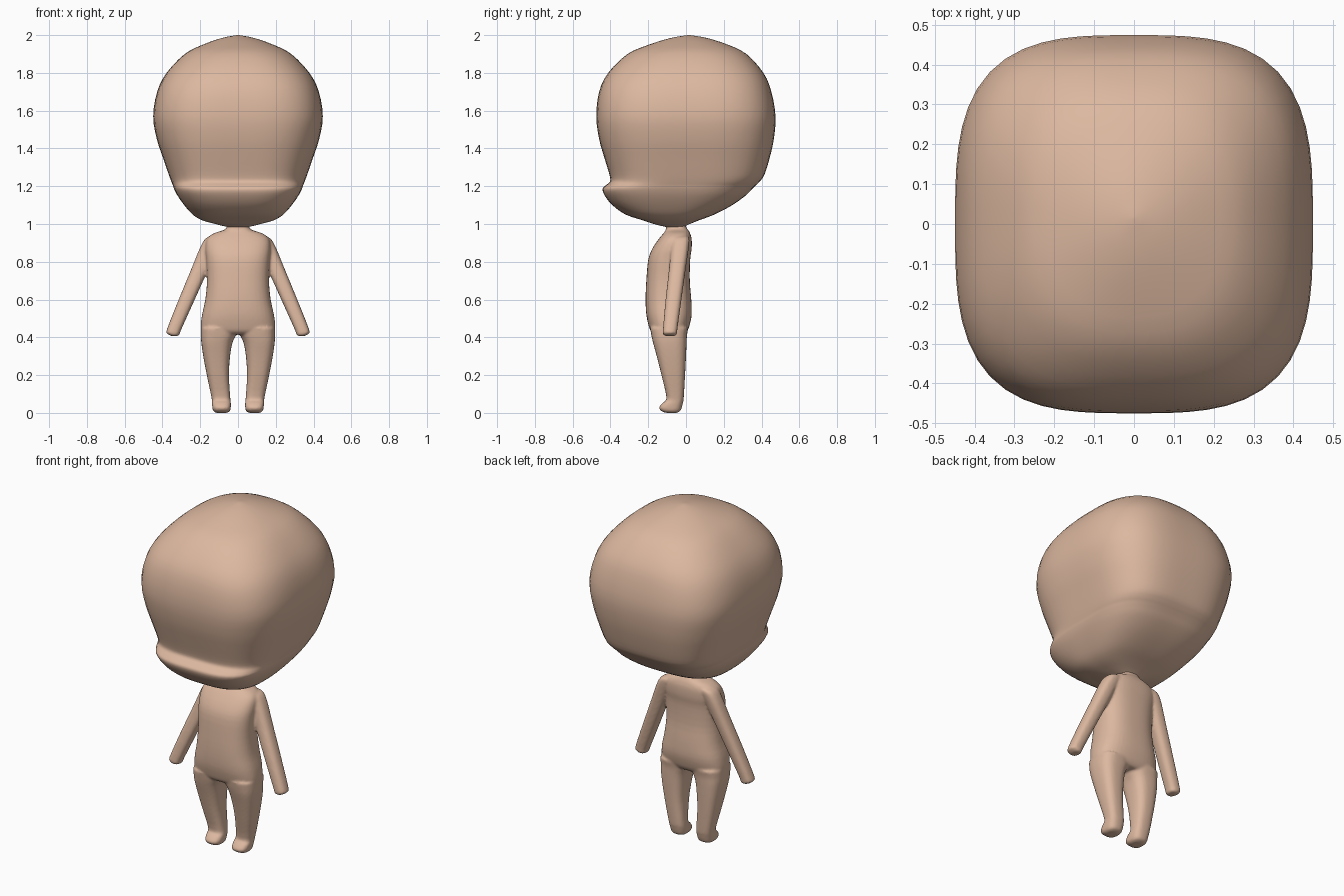
import bpy, bmesh, math


def spline(rows, steps):
    """Catmull-Rom interpolation of rows of numbers."""
    out = []
    for i in range(len(rows) - 1):
        a, b, c, d = (rows[max(i - 1, 0)], rows[i], rows[i + 1],
                      rows[min(i + 2, len(rows) - 1)])
        for s in range(steps):
            t = s / steps
            out.append([0.5 * (2 * q + (r - p) * t + (2 * p - 5 * q + 4 * r - u) * t * t
                               + (3 * q - p - 3 * r + u) * t ** 3)
                        for p, q, r, u in zip(a, b, c, d)])
    return out + [list(rows[-1])]


def loft(bm, rows, sides=48, steps=3, mirror=1):
    """Rows: z, x min, x max, y front, y back, squareness of the ring."""
    rings = []
    for z, x0, x1, y0, y1, n in spline(rows, steps):
        ring = []
        for k in range(sides):
            a = 2 * math.pi * k / sides
            c, s = math.cos(a), math.sin(a)
            r = (abs(c) ** n + abs(s) ** n) ** (-1 / n)
            x = (x0 + x1) / 2 + (x1 - x0) / 2 * c * r
            y = (y0 + y1) / 2 + (y1 - y0) / 2 * s * r
            ring.append(bm.verts.new((x * mirror, y, z)))
        rings.append(ring)
    for lo, hi in zip(rings, rings[1:]):
        for k in range(sides):
            j = (k + 1) % sides
            bm.faces.new((lo[k], lo[j], hi[j], hi[k]))
    bm.faces.new(rings[0])
    bm.faces.new(rings[-1])


skin = bpy.data.materials.new("skin")
skin.diffuse_color = (0.72, 0.48, 0.35, 1)


def finish(bm, name):
    bmesh.ops.recalc_face_normals(bm, faces=bm.faces)
    mesh = bpy.data.meshes.new(name)
    bm.to_mesh(mesh)
    bm.free()
    mesh.materials.append(skin)
    mesh.shade_smooth()
    ob = bpy.data.objects.new(name, mesh)
    bpy.context.collection.objects.link(ob)
    return ob


# Head with protruding lower jaw: z, half width, front, back, squareness
head = [
    (0.985, 0.06, -0.11, -0.01, 2.2), (1.0, 0.12, -0.17, 0.02, 2.4),
    (1.02, 0.19, -0.23, 0.07, 2.6), (1.05, 0.24, -0.32, 0.15, 2.9),
    (1.10, 0.285, -0.39, 0.245, 3.2), (1.15, 0.32, -0.43, 0.315, 3.4),
    (1.185, 0.338, -0.442, 0.35, 3.5), (1.205, 0.345, -0.425, 0.37, 3.5),
    (1.225, 0.353, -0.402, 0.39, 3.5), (1.26, 0.366, -0.405, 0.415, 3.4),
    (1.35, 0.397, -0.432, 0.443, 3.3), (1.45, 0.43, -0.46, 0.465, 3.2),
    (1.57, 0.449, -0.475, 0.474, 3.2), (1.70, 0.428, -0.46, 0.452, 3.1),
    (1.80, 0.378, -0.412, 0.41, 2.9), (1.90, 0.282, -0.31, 0.32, 2.6),
    (1.95, 0.185, -0.195, 0.22, 2.3), (1.985, 0.085, -0.08, 0.11, 2.0),
    (2.0, 0.005, 0.01, 0.02, 2.0)]
bm = bmesh.new()
loft(bm, [(z, -w, w, f, b, n) for z, w, f, b, n in head], sides=64)
finish(bm, "head")

# Torso and neck: z, half width, front, back
torso = [
    (0.415, 0.15, -0.165, -0.01), (0.43, 0.19, -0.185, 0.005),
    (0.46, 0.197, -0.197, 0.018), (0.52, 0.19, -0.21, 0.03),
    (0.60, 0.173, -0.214, 0.028), (0.70, 0.164, -0.21, 0.02),
    (0.81, 0.168, -0.2, 0.022), (0.87, 0.172, -0.178, 0.03),
    (0.92, 0.165, -0.145, 0.03), (0.95, 0.13, -0.12, 0.022),
    (0.968, 0.075, -0.107, 0.012), (0.985, 0.058, -0.105, 0.0),
    (1.02, 0.056, -0.105, 0.0)]
bm = bmesh.new()
loft(bm, [(z, -w, w, f, b, 2.6) for z, w, f, b in torso])

# Leg with small foot, and arm: z, inner x, outer x, front, back
leg = [
    (0.0, 0.058, 0.117, -0.105, -0.05), (0.01, 0.043, 0.131, -0.132, -0.03),
    (0.03, 0.038, 0.136, -0.142, -0.022), (0.055, 0.038, 0.138, -0.122, -0.016),
    (0.08, 0.041, 0.14, -0.103, -0.012), (0.20, 0.048, 0.165, -0.13, -0.005),
    (0.30, 0.042, 0.184, -0.155, 0.0), (0.37, 0.03, 0.194, -0.174, 0.003),
    (0.41, 0.012, 0.196, -0.183, 0.005), (0.45, 0.005, 0.195, -0.19, 0.012)]
arm = [
    (0.407, 0.315, 0.355, -0.115, -0.055), (0.42, 0.308, 0.374, -0.122, -0.048),
    (0.44, 0.301, 0.377, -0.122, -0.046), (0.60, 0.229, 0.314, -0.108, -0.024),
    (0.76, 0.157, 0.248, -0.09, -0.002), (0.87, 0.11, 0.203, -0.08, 0.014),
    (0.92, 0.09, 0.175, -0.075, 0.018), (0.935, 0.09, 0.15, -0.06, 0.01)]
for side in (1, -1):
    loft(bm, [r + (2.8,) for r in leg], 32, 3, side)
    loft(bm, [r + (2.6,) for r in arm], 32, 3, side)
body = finish(bm, "body")

# Fuse the limbs into one soft skin
fuse = body.modifiers.new("fuse", 'REMESH')
fuse.mode = 'VOXEL'
fuse.voxel_size = 0.007
fuse.use_smooth_shade = True
soften = body.modifiers.new("soften", 'SMOOTH')
soften.factor = 0.5
soften.iterations = 6
